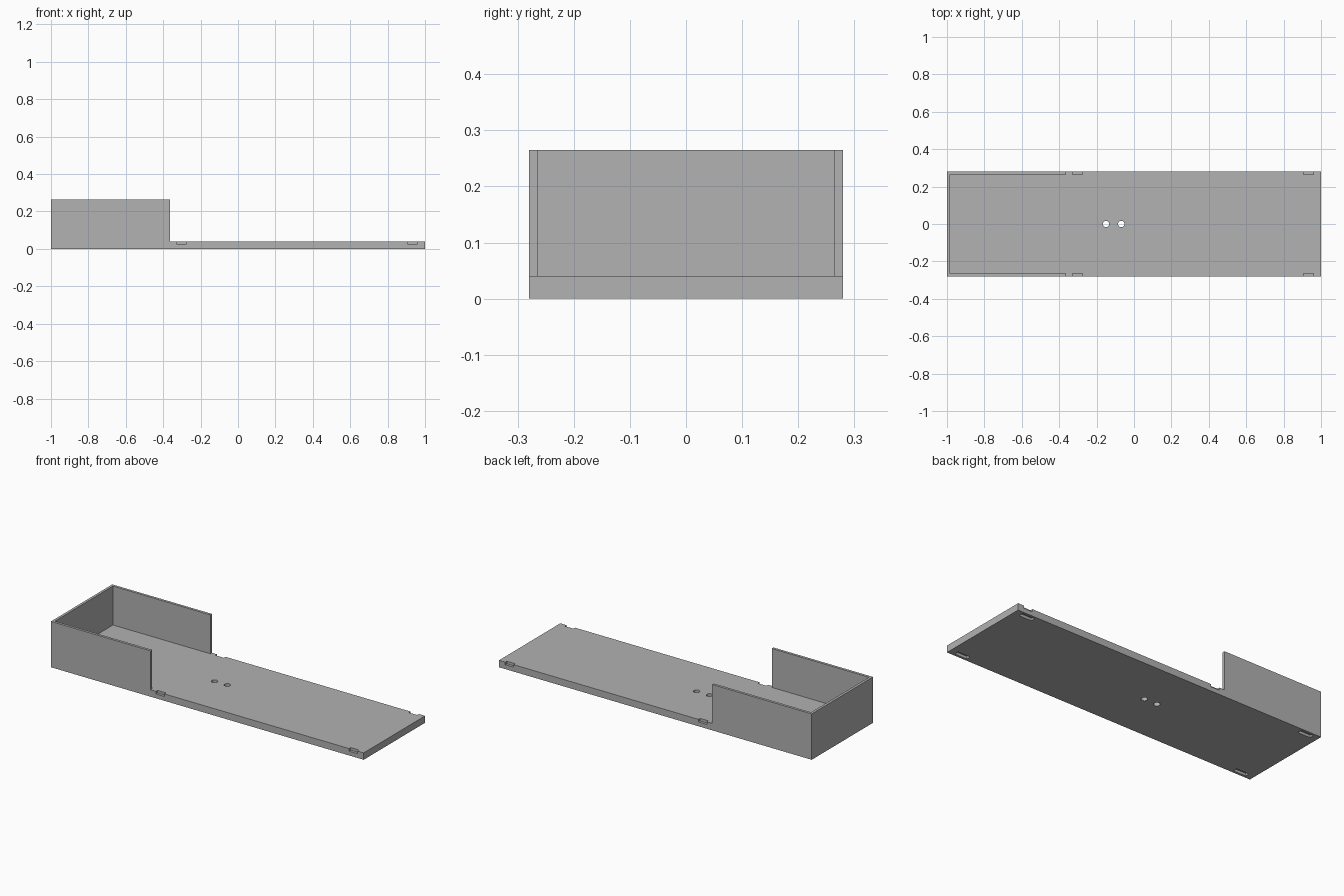
import bpy
import bmesh
from mathutils import Matrix, Vector

cube = bpy.data.objects.get("Cube")
if cube:
    bpy.data.objects.remove(cube, do_unlink=True)

HALF_Y = 0.28      # half width of the tray
FLOOR = 0.04       # floor thickness
TOP = 0.265        # wall height
WALL = 0.015       # wall thickness
WALL_END = -0.363  # where the side walls stop

grey = bpy.data.materials.new("plain grey")
grey.use_nodes = True
grey.diffuse_color = (0.445, 0.445, 0.445, 1)
grey.node_tree.nodes["Principled BSDF"].inputs["Base Color"].default_value = grey.diffuse_color


def finish(bm, name):
    bmesh.ops.recalc_face_normals(bm, faces=bm.faces)
    mesh = bpy.data.meshes.new(name)
    bm.to_mesh(mesh)
    bm.free()
    mesh.materials.append(grey)
    obj = bpy.data.objects.new(name, mesh)
    bpy.context.collection.objects.link(obj)
    return obj


def box(name, low, high):
    low, high = Vector(low), Vector(high)
    bm = bmesh.new()
    bmesh.ops.create_cube(bm, size=1, matrix=Matrix.Translation((low + high) / 2)
                          @ Matrix.Diagonal((high - low).to_4d()))
    return finish(bm, name)


def cylinder(name, x, radius):
    bm = bmesh.new()
    bmesh.ops.create_cone(bm, cap_ends=True, segments=32, radius1=radius, radius2=radius,
                          depth=0.2, matrix=Matrix.Translation((x, 0, 0)))
    return finish(bm, name)


def cut(target, cutter):
    mod = target.modifiers.new("cut", "BOOLEAN")
    mod.operation = "DIFFERENCE"
    mod.solver = "EXACT"
    mod.object = cutter
    bpy.context.view_layer.objects.active = target
    bpy.ops.object.modifier_apply(modifier=mod.name)
    bpy.data.objects.remove(cutter, do_unlink=True)


# Tray body: stepped side profile drawn across the width
profile = [(-1, 0), (1, 0), (1, FLOOR), (WALL_END, FLOOR), (WALL_END, TOP), (-1, TOP)]
bm = bmesh.new()
side = bm.faces.new([bm.verts.new((x, -HALF_Y, z)) for x, z in profile])
extruded = bmesh.ops.extrude_face_region(bm, geom=[side])
bmesh.ops.translate(bm, vec=(0, 2 * HALF_Y, 0),
                    verts=[v for v in extruded["geom"] if isinstance(v, bmesh.types.BMVert)])
tray = finish(bm, "tray")

# Hollow between the three walls
inner = HALF_Y - WALL
cut(tray, box("hollow", (-1 + WALL, -inner, FLOOR), (WALL_END + 0.1, inner, TOP + 0.1)))

for s in (-1, 1):
    # Clip notches along the upper long edges
    for x in (-0.302, 0.933):
        ys = sorted((s * inner, s * (HALF_Y + 0.05)))
        cut(tray, box("notch", (x - 0.027, ys[0], 0.025), (x + 0.027, ys[1], FLOOR + 0.05)))
    # Blind slots under the corners
    for x in (-0.92, 0.92):
        y = s * 0.253
        cut(tray, box("slot", (x - 0.04, y - 0.013, -0.05), (x + 0.04, y + 0.013, 0.015)))

# Two screw holes through the floor
for x in (-0.15, -0.068):
    cut(tray, cylinder("hole", x, 0.017))
